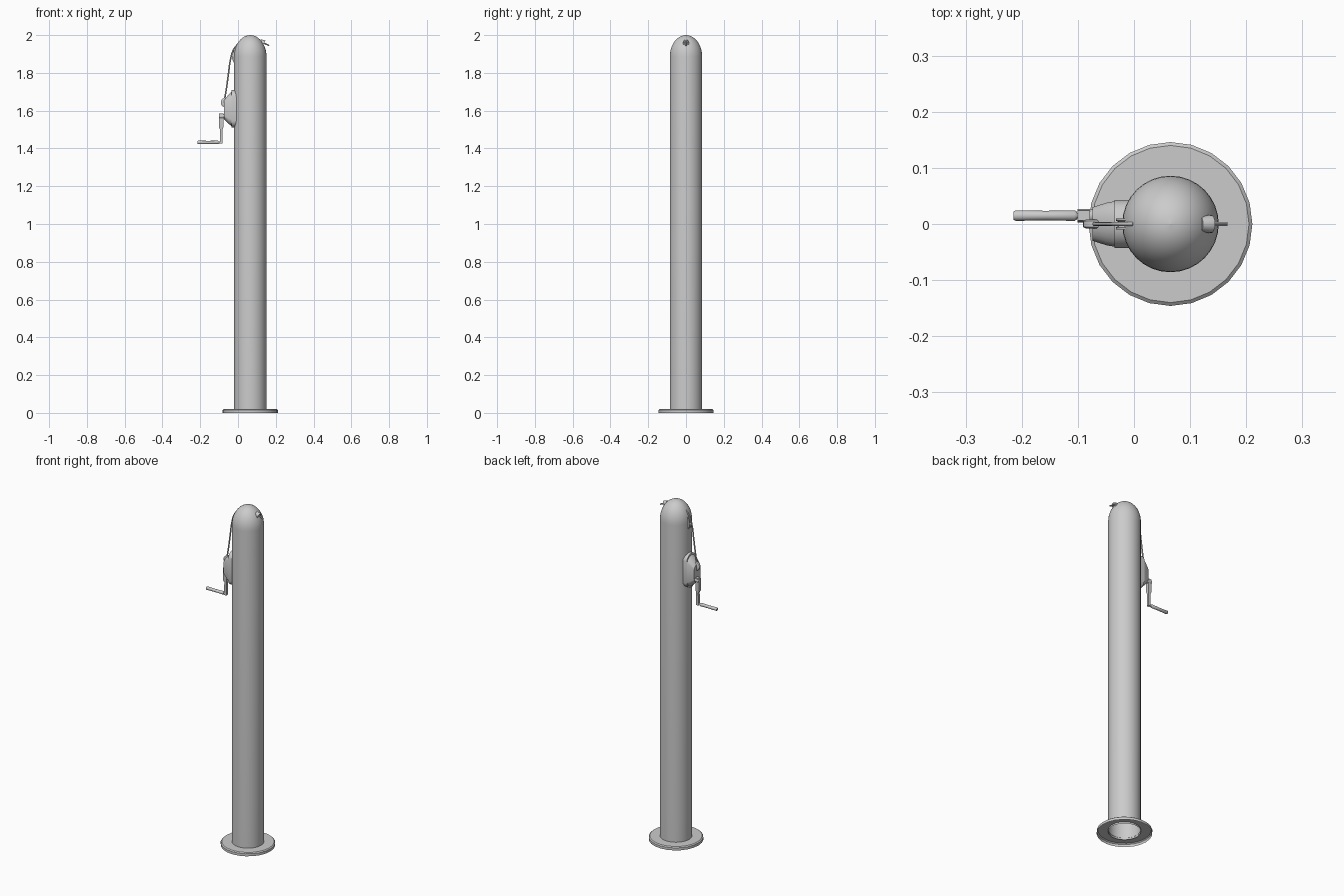
import bpy, bmesh
from math import pi, sin, cos
from mathutils import Vector

if "Cube" in bpy.data.objects:
    bpy.data.objects.remove(bpy.data.objects["Cube"])

CX = 0.065  # post axis


def make(name, verts, faces, angle=35):
    me = bpy.data.meshes.new(name)
    me.from_pydata(verts, [], faces)
    bm = bmesh.new()
    bm.from_mesh(me)
    bmesh.ops.remove_doubles(bm, verts=bm.verts, dist=1e-6)
    bmesh.ops.recalc_face_normals(bm, faces=bm.faces)
    bm.to_mesh(me)
    bm.free()
    ob = bpy.data.objects.new(name, me)
    bpy.context.collection.objects.link(ob)
    bpy.ops.object.select_all(action='DESELECT')
    bpy.context.view_layer.objects.active = ob
    ob.select_set(True)
    bpy.ops.object.shade_smooth_by_angle(angle=angle * pi / 180)
    return ob


def loft(name, rings, cap=True):
    n = len(rings[0])
    faces = [(r * n + i, r * n + (i + 1) % n, (r + 1) * n + (i + 1) % n, (r + 1) * n + i)
             for r in range(len(rings) - 1) for i in range(n)]
    if cap:
        faces += [tuple(range(n)), tuple(range((len(rings) - 1) * n, len(rings) * n))]
    return make(name, [v for r in rings for v in r], faces)


def turned(name, origin, axis, profile, n=16, cap=True):
    """Revolve (radius, distance) pairs around an axis."""
    q = Vector(axis).to_track_quat('Z', 'Y')
    o = Vector(origin)
    return loft(name, [[o + q @ Vector((r * cos(2 * pi * i / n), r * sin(2 * pi * i / n), h))
                        for i in range(n)] for r, h in profile], cap)


def oval(x, hy, zlo, zhi, straight, n=24):
    """Rounded-end slot outline in the YZ plane."""
    zc, hz = (zlo + zhi) / 2, (zhi - zlo) / 2
    pts = []
    for i in range(n):
        a = 2 * pi * (i + 0.5) / n
        s = sin(a)
        pts.append((x, hy * cos(a), zc + straight * (1 if s > 0 else -1) + (hz - straight) * s))
    return pts


def wire(name, pts, radius, cyclic=False):
    cu = bpy.data.curves.new(name, 'CURVE')
    cu.dimensions = '3D'
    cu.bevel_depth = radius
    cu.bevel_resolution = 2
    cu.resolution_u = 5
    cu.use_fill_caps = True
    sp = cu.splines.new('BEZIER')
    sp.bezier_points.add(len(pts) - 1)
    for b, p in zip(sp.bezier_points, pts):
        b.co = p
        b.handle_left_type = b.handle_right_type = 'AUTO'
    sp.use_cyclic_u = cyclic
    ob = bpy.data.objects.new(name, cu)
    bpy.context.collection.objects.link(ob)


# Hollow post with domed cap, open at the bottom
R, Z0, H = 0.086, 1.885, 0.115
dome = [(R * cos(pi / 2 * k / 10), Z0 + H * sin(pi / 2 * k / 10)) for k in range(10)]
turned("post", (CX, 0, 0), (0, 0, 1), [(R, 0.01)] + dome + [(0.0001, 2.0)], 32, False)

# Base flange: open-bottomed dish with a short rim
turned("base_flange", (CX, 0, 0), (0, 0, 1),
       [(R - 0.001, 0.02), (0.14, 0.02), (0.146, 0.015), (0.146, 0)], 24, False)

# Winch mounting plate and tapered cover
loft("winch_plate", [oval(-0.005, 0.043, 1.51, 1.71, 0.06), oval(-0.035, 0.043, 1.51, 1.71, 0.06)])
loft("winch_cover", [oval(-0.034, 0.041, 1.518, 1.70, 0.05),
                     oval(-0.05, 0.038, 1.53, 1.685, 0.045),
                     oval(-0.074, 0.03, 1.555, 1.655, 0.025)])

# Cable drum boss on the cover
turned("cable_boss", (-0.066, 0, 1.643), (0, 1, 0),
       [(0.02, -0.008), (0.025, -0.005), (0.025, 0.005), (0.02, 0.008)], 20)

# Crank: hub, flat arm with a wider top, and handle
CY = 0.015
turned("crank_hub", (-0.06, CY, 1.57), (-1, 0, 0), [(0.012, 0), (0.012, 0.041)])


def box(x0, x1, hy, z):
    return [(x0, CY - hy, z), (x1, CY - hy, z), (x1, CY + hy, z), (x0, CY + hy, z)]


loft("crank_arm", [box(-0.096, -0.082, 0.007, 1.425), box(-0.095, -0.082, 0.007, 1.50),
                   box(-0.101, -0.078, 0.009, 1.51), box(-0.101, -0.078, 0.009, 1.585)])
turned("crank_pin", (-0.085, CY, 1.432), (-1, 0, 0), [(0.005, 0), (0.005, 0.025)])
turned("crank_handle", (-0.102, CY, 1.432), (-1, 0, 0),
       [(0.007, 0), (0.0095, 0.004), (0.0085, 0.055), (0.0095, 0.109), (0.007, 0.113)])

# Grooved pulley set into the post
turned("pulley", (0.022, 0, 1.885), (0, 1, 0),
       [(0.054, -0.01), (0.054, -0.006), (0.047, -0.002), (0.047, 0.002),
        (0.054, 0.006), (0.054, 0.01)], 28)

# Cable from the winch up over the pulley
wire("cable", [(-0.072, 0, 1.655), (-0.061, 0, 1.72), (-0.05, 0, 1.80), (-0.04, 0, 1.87),
               (-0.025, 0, 1.92), (0.0, 0, 1.955)], 0.004)

# Net cable outlet on the far side: collar, ring and rod
d = Vector((1, 0, -0.45)).normalized()
turned("outlet_collar", (0.118, 0, 1.965), d,
       [(0.013, 0), (0.016, 0.017), (0.016, 0.022), (0.009, 0.022), (0.009, 0.012)], 16)
turned("outlet_rod", (0.118, 0, 1.966), d, [(0.004, 0), (0.004, 0.052)], 10)
